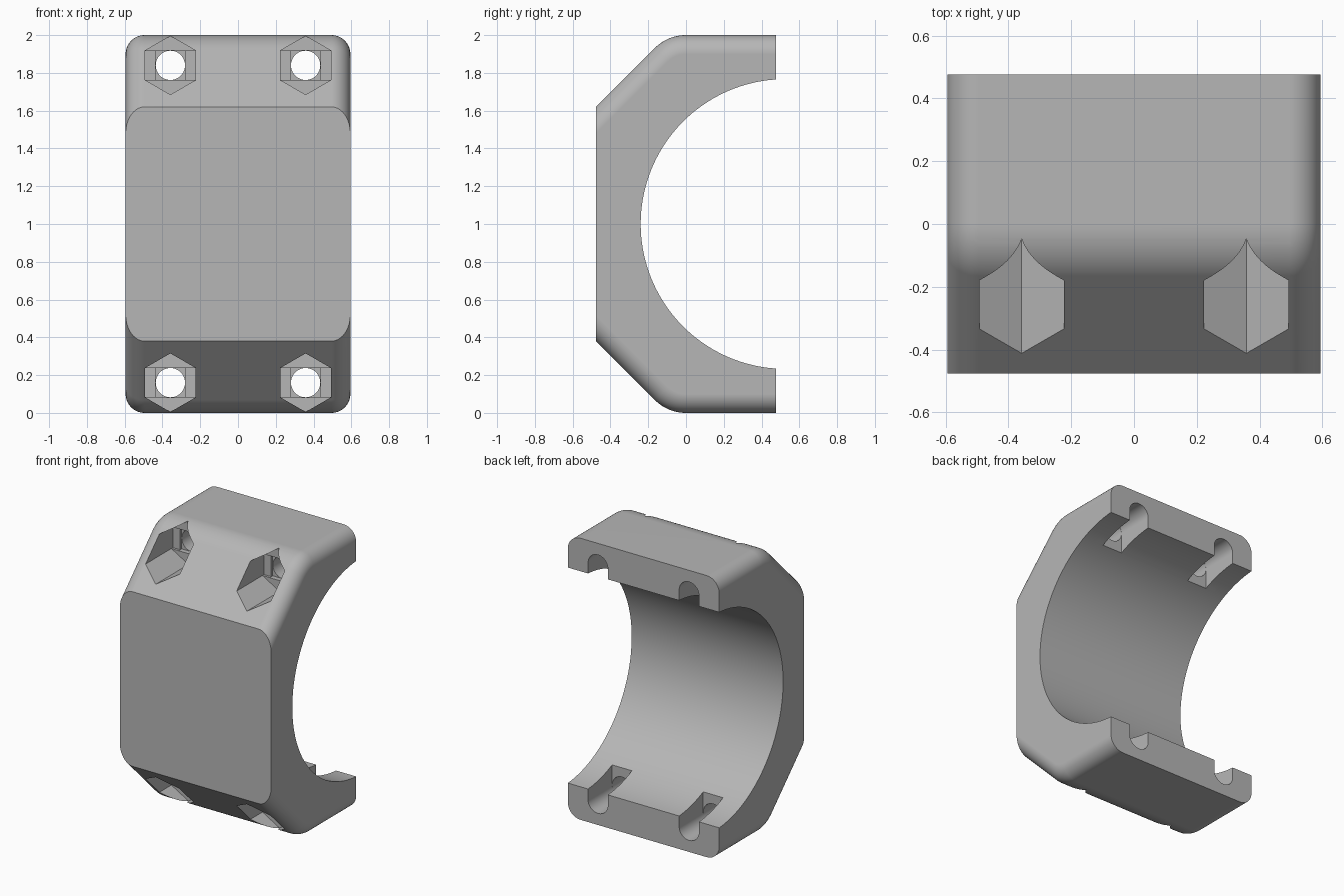
import bpy, bmesh
from math import sin, cos, pi, acos, radians

cube = bpy.data.objects.get("Cube")
if cube:
    bpy.data.objects.remove(cube, do_unlink=True)

FRONT, BACK = -0.477, 0.477
HALF_X, EDGE = 0.595, 0.1            # half width, side edge rounding
SHOULDER = 0.234                     # rounding between top and chamfer
BORE_Y, BORE_R = 0.527, 0.767
BOLT_X, BOLT_Z, BOLT_R = 0.358, 0.84, 0.078   # bolt z is measured from mid height

grey = bpy.data.materials.new("light_grey")
grey.use_nodes = True
colour = (0.47, 0.47, 0.47, 1)
grey.diffuse_color = colour
grey.node_tree.nodes["Principled BSDF"].inputs["Base Color"].default_value = colour


def loft(name, rings):
    """Closed solid through rings that have equal point counts."""
    bm = bmesh.new()
    loops = [[bm.verts.new(p) for p in ring] for ring in rings]
    n = len(loops[0])
    for a, b in zip(loops, loops[1:]):
        for i in range(n):
            j = (i + 1) % n
            bm.faces.new((a[i], a[j], b[j], b[i]))
    bm.faces.new(loops[0])
    bm.faces.new(loops[-1])
    bmesh.ops.recalc_face_normals(bm, faces=bm.faces)
    mesh = bpy.data.meshes.new(name)
    bm.to_mesh(mesh)
    bm.free()
    mesh.materials.append(grey)
    obj = bpy.data.objects.new(name, mesh)
    bpy.context.collection.objects.link(obj)
    return obj


def section(x, inset):
    """Clamp outline at x, with its outer surface pulled in by inset."""
    half = [(BACK, 1 - inset)]
    for i in range(13):
        a = radians(90 + 45 * i / 12)
        r = SHOULDER - inset
        half.append((r * cos(a), 1 - SHOULDER + r * sin(a)))
    half.append((FRONT, 0.62 - inset * 2 ** 0.5))
    outer = half + [(y, -h) for y, h in reversed(half)]
    end = acos((BORE_Y - BACK) / BORE_R)
    angles = [-end + 2 * end * i / 72 for i in range(73)]
    bore = [(BORE_Y - BORE_R * cos(a), BORE_R * sin(a)) for a in angles]
    return [(x, y, 1 + h) for y, h in outer + bore]


# Clamp body with rounded side edges
steps = [radians(9 * i) for i in range(11)]
side = [(HALF_X - EDGE + EDGE * sin(a), EDGE * (1 - cos(a))) for a in steps]
stations = [(-x, s) for x, s in reversed(side)] + side
body = loft("clamp_body", [section(x, s) for x, s in stations])


# Bolt cut-outs: outlines in x and height, relative to the bolt axis
def circle(r, n, start=0.0, sweep=2 * pi):
    return [(r * cos(start + sweep * i / n), r * sin(start + sweep * i / n)) for i in range(n)]


def rect(w, h):
    return [(-w, -h), (w, -h), (w, h), (-w, h)]


slot_arc = circle(BOLT_R, 24, 0, pi) + [(-BOLT_R, 0)]
features = [
    ("nut_pocket", circle(0.155, 6, pi / 2), -0.7, -0.045),
    ("bridge_slot", rect(0.1335, BOLT_R - 0.001), -0.08, -0.028),
    ("bridge_square", rect(BOLT_R, BOLT_R), -0.06, -0.01),
    ("bolt_hole", circle(BOLT_R - 0.0005, 48), -0.04, 0.25),
    ("open_slot", slot_arc + [(-BOLT_R, -0.24), (BOLT_R, -0.24)], 0.207, 0.6),
]

bpy.context.view_layer.objects.active = body
body.select_set(True)
for sx in (-1, 1):
    for sz in (-1, 1):
        for name, outline, y0, y1 in features:
            cutter = loft(name, [[(sx * BOLT_X + u, y, 1 + sz * (BOLT_Z + v)) for u, v in outline]
                                 for y in (y0, y1)])
            cutter.hide_render = True
            cut = body.modifiers.new(name, 'BOOLEAN')
            cut.operation = 'DIFFERENCE'
            cut.solver = 'EXACT'
            cut.object = cutter
            bpy.ops.object.modifier_apply(modifier=cut.name)
            bpy.data.objects.remove(cutter, do_unlink=True)

# Smooth curves, crisp edges, even flats
bpy.ops.object.shade_smooth_by_angle(angle=radians(25))
flat = body.modifiers.new("even_flats", 'WEIGHTED_NORMAL')
flat.keep_sharp = True
